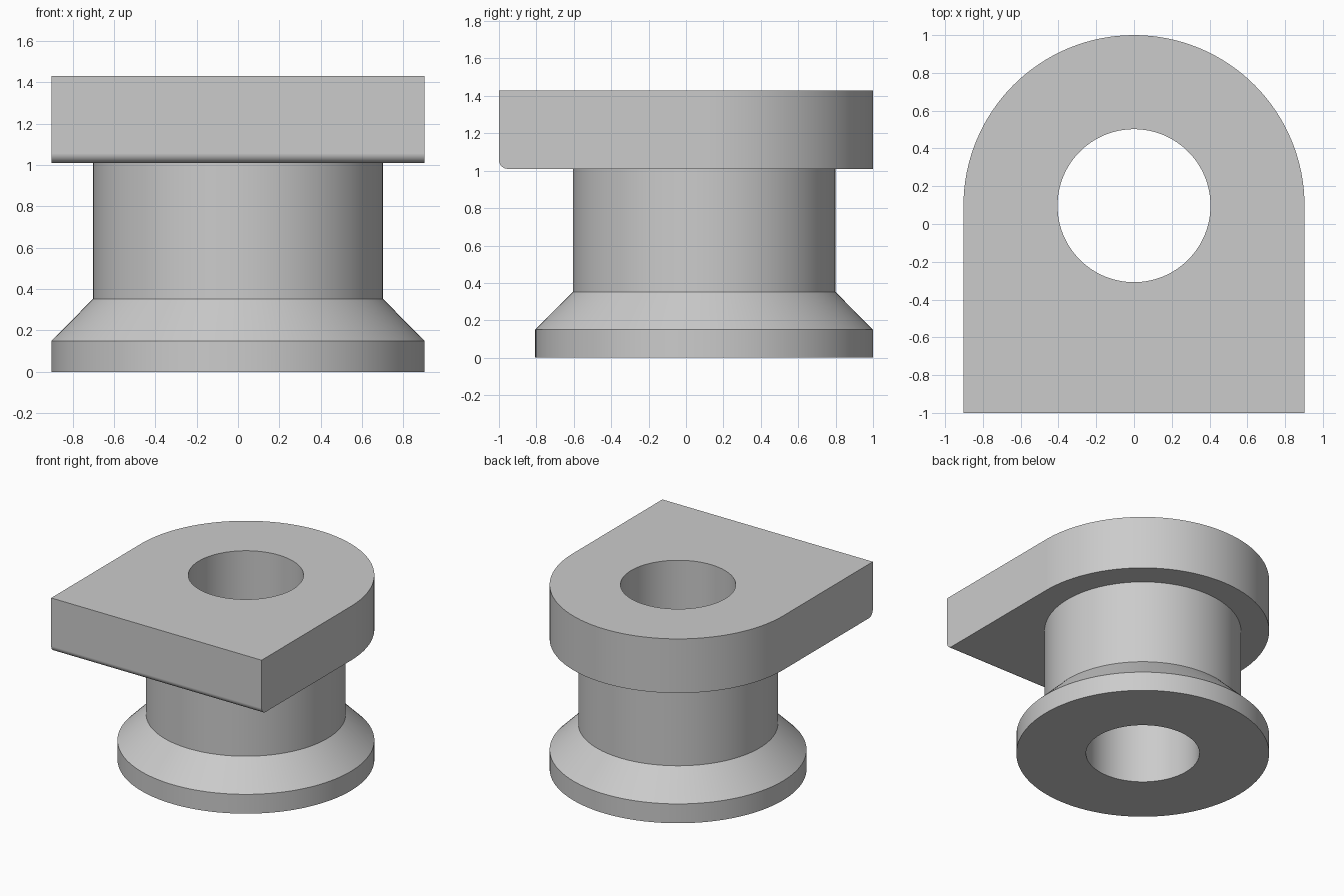
import bpy, bmesh, math
from mathutils import Vector

cube = bpy.data.objects.get("Cube")
if cube:
    bpy.data.objects.remove(cube, do_unlink=True)

AXIS_Y = 0.097        # centre of the bore and of the rounded end
OUTER, NECK, BORE = 0.903, 0.702, 0.405
PLATE_BOTTOM, PLATE_TOP = 1.01, 1.43
SEGMENTS = 128

grey = bpy.data.materials.new("plain_grey")
grey.use_nodes = True
colour = (0.6, 0.6, 0.6, 1)
grey.diffuse_color = colour
grey.node_tree.nodes["Principled BSDF"].inputs["Base Color"].default_value = colour


def make_object(name, bm):
    bmesh.ops.recalc_face_normals(bm, faces=bm.faces)
    mesh = bpy.data.meshes.new(name)
    bm.to_mesh(mesh)
    bm.free()
    mesh.materials.append(grey)
    obj = bpy.data.objects.new(name, mesh)
    bpy.context.collection.objects.link(obj)
    return obj


def turned_solid(name, profile):
    """Stack of rings around the bore axis, capped at both ends."""
    bm = bmesh.new()
    rings = []
    for r, z in profile:
        angles = [math.tau * i / SEGMENTS for i in range(SEGMENTS)]
        rings.append([bm.verts.new((r * math.cos(a), AXIS_Y + r * math.sin(a), z))
                      for a in angles])
    for low, high in zip(rings, rings[1:]):
        for i in range(SEGMENTS):
            j = (i + 1) % SEGMENTS
            bm.faces.new((low[i], low[j], high[j], high[i]))
    bm.faces.new(rings[0])
    bm.faces.new(rings[-1])
    return make_object(name, bm)


def boolean(target, other, operation):
    mod = target.modifiers.new(operation.lower(), "BOOLEAN")
    mod.operation, mod.object, mod.solver = operation, other, "EXACT"
    bpy.context.view_layer.objects.active = target
    bpy.ops.object.modifier_apply(modifier=mod.name)
    bpy.data.objects.remove(other, do_unlink=True)


# Top plate: square front, round back, rounded lower front edge
bm = bmesh.new()
half = SEGMENTS // 2
outline = [(-OUTER, -1), (OUTER, -1)]
outline += [(OUTER * math.cos(math.pi * i / half),
             AXIS_Y + OUTER * math.sin(math.pi * i / half)) for i in range(half + 1)]
face = bm.faces.new([bm.verts.new((x, y, PLATE_BOTTOM)) for x, y in outline])
extruded = bmesh.ops.extrude_face_region(bm, geom=[face], use_keep_orig=True)["geom"]
bmesh.ops.translate(bm, vec=Vector((0, 0, PLATE_TOP - PLATE_BOTTOM)),
                    verts=[g for g in extruded if isinstance(g, bmesh.types.BMVert)])
bmesh.ops.recalc_face_normals(bm, faces=bm.faces)
lower_front = [e for e in bm.edges
               if all(v.co.y < -0.99 and v.co.z < PLATE_BOTTOM + 0.01 for v in e.verts)]
bmesh.ops.bevel(bm, geom=lower_front, offset=0.047, offset_type="OFFSET",
                segments=8, profile=0.5, affect="EDGES")
body = make_object("flanged_bushing", bm)

# Neck and flared foot, joined to the plate
foot = turned_solid("neck_and_foot", [(OUTER, 0), (OUTER, 0.15), (NECK, 0.352), (NECK, 1.2)])
boolean(body, foot, "UNION")

# Bore through the whole height
bore = turned_solid("bore_cutter", [(BORE, -0.2), (BORE, 1.7)])
bore.hide_render = True
boolean(body, bore, "DIFFERENCE")

# Smooth round walls, crisp edges
bpy.ops.object.select_all(action="DESELECT")
body.select_set(True)
bpy.context.view_layer.objects.active = body
bpy.ops.object.shade_smooth_by_angle(angle=math.radians(30))
weighted = body.modifiers.new("weighted_normals", "WEIGHTED_NORMAL")
weighted.keep_sharp = True
